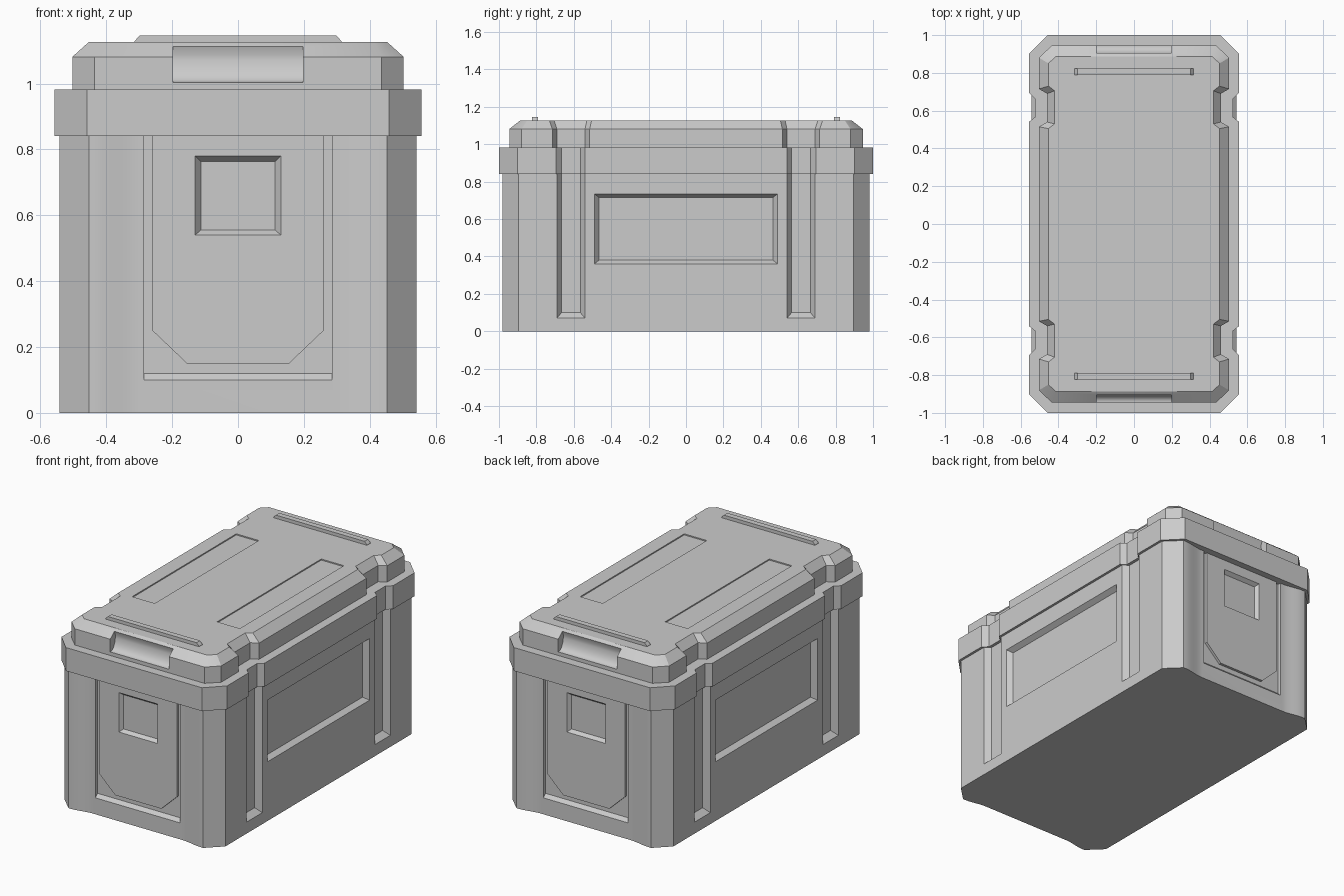
import bpy, bmesh, math

if "Cube" in bpy.data.objects:
    bpy.data.objects.remove(bpy.data.objects["Cube"])


def loft(name, loops):
    """Solid skinned through matching closed loops, capped at both ends."""
    bm = bmesh.new()
    rows = [[bm.verts.new(p) for p in loop] for loop in loops]
    n = len(rows[0])
    for a, b in zip(rows, rows[1:]):
        for i in range(n):
            j = (i + 1) % n
            bm.faces.new((a[i], a[j], b[j], b[i]))
    bm.faces.new(rows[0])
    bm.faces.new(rows[-1])
    bmesh.ops.recalc_face_normals(bm, faces=bm.faces)
    me = bpy.data.meshes.new(name)
    bm.to_mesh(me)
    bm.free()
    ob = bpy.data.objects.new(name, me)
    bpy.context.collection.objects.link(ob)
    return ob


def ring(quarter, z):
    """Mirror a quarter outline (x>0, y>0) into a full loop at height z."""
    q, r = quarter, quarter[::-1]
    pts = q + [(-x, y) for x, y in r] + [(-x, -y) for x, y in q] + [(x, -y) for x, y in r]
    return [(x, y, z) for x, y in pts]


def rect(a0, a1, b0, b1):
    return [(a0, b0), (a1, b0), (a1, b1), (a0, b1)]


def pocket(axis, sign, surface, depth, outer, inner):
    """Tapered cutter: outer outline at the surface, inner at the pocket floor."""
    def place(pts, d):
        if axis == 'x':
            return [(sign * d, a, b) for a, b in pts]
        if axis == 'y':
            return [(a, sign * d, b) for a, b in pts]
        return [(a, b, sign * d) for a, b in pts]
    beyond = [(2 * o[0] - i[0], 2 * o[1] - i[1]) for o, i in zip(outer, inner)]
    return loft("cutter", [place(inner, surface - depth), place(beyond, surface + depth)])


def carve(ob, cutter):
    cutter.hide_render = True
    m = ob.modifiers.new("carve", 'BOOLEAN')
    m.operation = 'DIFFERENCE'
    m.solver = 'EXACT'
    m.object = cutter
    bpy.context.view_layer.objects.active = ob
    bpy.ops.object.modifier_apply(modifier=m.name)


def discard(cutter):
    bpy.data.objects.remove(cutter, do_unlink=True)


def smooth(ob):
    bpy.ops.object.select_all(action='DESELECT')
    ob.select_set(True)
    bpy.context.view_layer.objects.active = ob
    bpy.ops.object.shade_smooth_by_angle(angle=math.radians(28))


# body: chamfered corners, ends blending smoothly into a set-back centre
END = 0.963
quarter = [(0.542, 0.895), (0.453, 0.982)]
for i in range(11):
    t = i / 10
    quarter.append((0.44 - 0.14 * t, 0.982 - (0.982 - END) * t * t * (3 - 2 * t)))
body = loft("body", [ring(quarter, 0), ring(quarter, 0.842)])

# side panels and upright grooves
for s in (-1, 1):
    cuts = [((-0.49, 0.49, 0.36, 0.735), (-0.465, 0.465, 0.38, 0.715), 0.03)]
    cuts.append(((0.54, 0.69, 0.07, 1.0), (0.565, 0.665, 0.10, 1.0), 0.035))
    cuts.append(((-0.69, -0.54, 0.07, 1.0), (-0.665, -0.565, 0.10, 1.0), 0.035))
    for outer, inner, depth in cuts:
        c = pocket('x', s, 0.542, depth, rect(*outer), rect(*inner))
        carve(body, c)
        discard(c)

# end recess with raised shield plate and a square window through both
for s, label in ((-1, "front"), (1, "back")):
    c = pocket('y', s, END, 0.02, rect(-0.285, 0.285, 0.10, 1.0),
               rect(-0.285, 0.285, 0.12, 1.0))
    carve(body, c)
    discard(c)
    outline = [(-0.26, 0.845), (-0.26, 0.25), (-0.155, 0.15),
               (0.155, 0.15), (0.26, 0.25), (0.26, 0.845)]
    face = END - 0.004
    plate = loft(label + "_plate", [[(x, s * y, z) for x, z in outline]
                                    for y in (face - 0.025, face)])
    c = pocket('y', s, face, 0.022, rect(-0.13, 0.13, 0.54, 0.78),
               rect(-0.113, 0.113, 0.555, 0.763))
    carve(body, c)
    carve(plate, c)
    discard(c)
smooth(body)

# rim band with side notches
quarter = [(0.557, 0.54), (0.525, 0.565), (0.525, 0.665), (0.557, 0.695),
           (0.557, 0.90), (0.458, 1.0)]
loft("rim", [ring(quarter, 0.84), ring(quarter, 0.982)])

# lid with bevelled top and side notches
low = [(0.503, 0.515), (0.46, 0.54), (0.46, 0.69), (0.503, 0.715), (0.503, 0.88), (0.436, 0.945)]
top = [(0.453, 0.505), (0.42, 0.53), (0.42, 0.705), (0.453, 0.73), (0.453, 0.85), (0.413, 0.888)]
lid = loft("lid", [ring(low, 0.975), ring(low, 1.081), ring(top, 1.126)])

# shallow long panels in the lid
for s in (-1, 1):
    a, b = sorted((s * 0.21, s * 0.362))
    r = rect(a, b, -0.5, 0.5)
    c = pocket('z', 1, 1.126, 0.007, r, r)
    carve(lid, c)
    discard(c)

# scooped hand grips in the lid ends
scoop = [(0.98, 1.003), (0.94, 1.004)]
for i in range(1, 9):
    t = math.radians(90 * i / 8)
    scoop.append((0.94 - 0.045 * math.sin(t), 1.004 + 0.083 * (1 - math.cos(t))))
scoop += [(0.905, 1.115), (0.98, 1.115)]
for s in (-1, 1):
    c = loft("cutter", [[(x, s * y, z) for y, z in scoop] for x in (-0.198, 0.198)])
    carve(lid, c)
    discard(c)
smooth(lid)

# raised rails across the lid
for s, label in ((-1, "front"), (1, "back")):
    profile = [(-0.315, 1.115), (0.315, 1.115), (0.315, 1.128), (0.298, 1.146),
               (-0.298, 1.146), (-0.315, 1.128)]
    loft(label + "_rail", [[(x, s * y, z) for x, z in profile] for y in (0.79, 0.824)])
